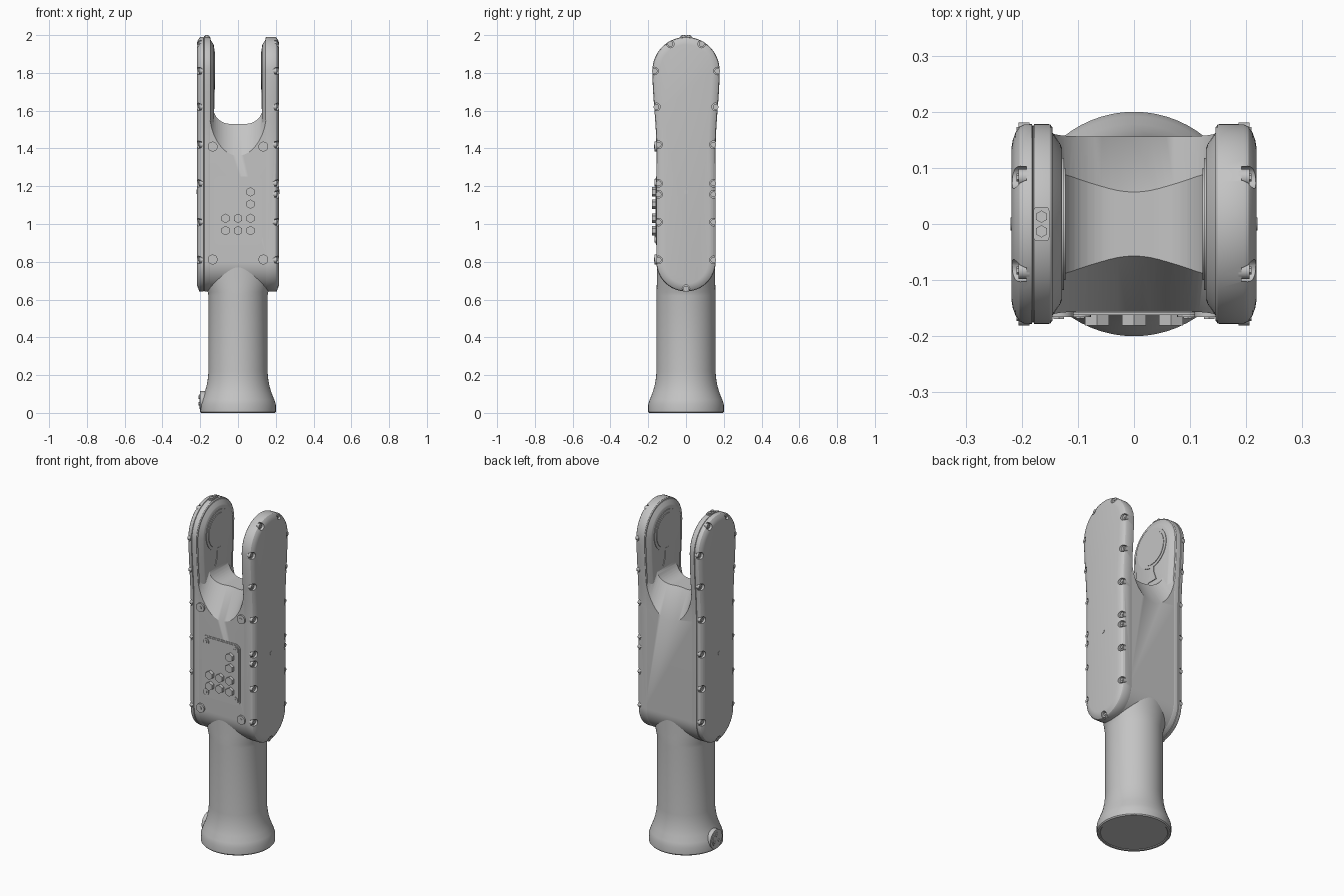
import bpy, bmesh
from math import sin, cos, pi, radians, sqrt
from mathutils import Matrix, Vector

cube = bpy.data.objects.get("Cube")
if cube:
    bpy.data.objects.remove(cube, do_unlink=True)

grey = bpy.data.materials.new("light grey")
grey.use_nodes = True
grey.diffuse_color = (0.55, 0.55, 0.55, 1)
grey.node_tree.nodes["Principled BSDF"].inputs["Base Color"].default_value = (0.55, 0.55, 0.55, 1)

HALF, TOP_R, TOP_Z, LOW_Z = 0.157, 0.178, 1.812, 0.8


def finish(name, bm, angle=35):
    bmesh.ops.recalc_face_normals(bm, faces=bm.faces)
    mesh = bpy.data.meshes.new(name)
    bm.to_mesh(mesh)
    bm.free()
    mesh.materials.append(grey)
    obj = bpy.data.objects.new(name, mesh)
    bpy.context.collection.objects.link(obj)
    smooth(obj, angle)
    return obj


def activate(obj):
    bpy.ops.object.select_all(action='DESELECT')
    obj.select_set(True)
    bpy.context.view_layer.objects.active = obj


def smooth(obj, angle=35):
    activate(obj)
    bpy.ops.object.shade_smooth_by_angle(angle=radians(angle))


def loft(bm, rings):
    """Skin a list of equally long point rings and cap both ends."""
    loops = [[bm.verts.new(p) for p in ring] for ring in rings]
    n = len(loops[0])
    for a, b in zip(loops, loops[1:]):
        for i in range(n):
            j = (i + 1) % n
            bm.faces.new((a[i], a[j], b[j], b[i]))
    bm.faces.new(loops[0])
    bm.faces.new(loops[-1])


def rod(bm, centre, axis, r, length, sides=20):
    rot = Vector((0, 0, 1)).rotation_difference(Vector(axis)).to_matrix().to_4x4()
    bmesh.ops.create_cone(bm, cap_ends=True, segments=sides, radius1=r, radius2=r,
                          depth=length, matrix=Matrix.Translation(centre) @ rot)


def cut(obj, cutter):
    activate(obj)
    mod = obj.modifiers.new("cut", 'BOOLEAN')
    mod.operation, mod.solver, mod.object = 'DIFFERENCE', 'EXACT', cutter
    bpy.ops.object.modifier_apply(modifier="cut")
    bpy.data.objects.remove(cutter, do_unlink=True)
    smooth(obj)


def half_width(z):
    if z < LOW_Z:
        return sqrt(max(0, HALF ** 2 - (LOW_Z - z) ** 2))
    t = min(1, max(0, (z - 1.4) / (TOP_Z - 1.4)))
    return HALF + (TOP_R - HALF) * t * t * (3 - 2 * t)


def outline(x, inset):
    """Side outline of the body: round foot, slim waist, wide round head."""
    pts = [(-(HALF - inset) * cos(pi * i / 32), LOW_Z - (HALF - inset) * sin(pi * i / 32))
           for i in range(33)]
    rise = [1.4 + (TOP_Z - 1.4) * i / 10 for i in range(10)]
    pts += [(half_width(z) - inset, z) for z in rise]
    pts += [((TOP_R - inset) * cos(pi * i / 36), TOP_Z + (TOP_R - inset) * sin(pi * i / 36))
            for i in range(37)]
    pts += [(inset - half_width(z), z) for z in reversed(rise)]
    return [(x, y, z) for y, z in pts]


def rounded_rect(w, h, r, steps=6):
    pts = []
    for q, (sx, sz) in enumerate(((1, 1), (-1, 1), (-1, -1), (1, -1))):
        for i in range(steps + 1):
            a = (q + i / steps) * pi / 2
            pts.append((sx * (w - r) + r * cos(a), sz * (h - r) + r * sin(a)))
    return pts


# Handle: flared foot, round neck, widening shoulder under the body
bm = bmesh.new()
PROFILE = [(0.18, 0.004), (0.184, 0), (0.195, 0), (0.2, 0.006), (0.2, 0.045), (0.192, 0.07),
           (0.178, 0.105), (0.167, 0.14), (0.16, 0.18), (0.156, 0.22), (0.156, 0.62)]
rings = [(r, r, z) for r, z in PROFILE]
rings += [(0.16, 0.156, 0.64), (0.17, 0.155, 0.67), (0.184, 0.154, 0.72), (0.195, 0.153, 0.79)]
loft(bm, [[(rx * cos(2 * pi * i / 64), ry * sin(2 * pi * i / 64), z) for i in range(64)]
          for rx, ry, z in rings])
finish("handle", bm)

# Body core, trimmed to the fork
bm = bmesh.new()
loft(bm, [outline(-0.16, 0.001), outline(0.16, 0.001)])
bmesh.ops.bisect_plane(bm, geom=bm.verts[:] + bm.edges[:] + bm.faces[:],
                       plane_co=(0, 0, 1.66), plane_no=(0, 0, 1), clear_outer=True)
bmesh.ops.holes_fill(bm, edges=[e for e in bm.edges if e.is_boundary])
core = finish("body_core", bm)

# Fork slot with a rounded floor
bm = bmesh.new()
slot = rounded_rect(0.132, 0.4, 0.09, 10)
loft(bm, [[(x, y, z + 1.93) for x, z in slot] for y in (-0.3, 0.3)])
cut(core, finish("slot_cutter", bm))

# Sloping scoops at the front and back of the slot
for side in (-1, 1):
    bm = bmesh.new()
    section = [(0.15 * cos(pi + pi * i / 32), 1.6 + 0.24 * sin(pi + pi * i / 32))
               for i in range(33)] + [(0.15, 2.2), (-0.15, 2.2)]
    loft(bm, [[(x, side * y, z + 1.7 * (0.157 - y)) for x, z in section]
              for y in (0.25, 0.0)])
    cut(core, finish("scoop_cutter", bm))

# Side covers, fork pads and their fasteners
SHELL = [(0.145, 0.006), (0.149, 0.001), (0.152, 0), (0.195, 0), (0.204, 0.004),
         (0.211, 0.014), (0.216, 0.028), (0.218, 0.04)]
SEAMED = SHELL[:3] + [(0.178, 0), (0.18, 0.004), (0.182, 0)] + SHELL[3:]
for side, label, shell in ((1, "left", SHELL), (-1, "right", SEAMED)):
    bm = bmesh.new()
    loft(bm, [outline(side * x, inset) for x, inset in shell])
    cover = finish(label + "_cover", bm, 25)

    spots = [(s * (half_width(z) - 0.012), z) for s in (-1, 1)
             for z in (0.81, 1.01, 1.215, 1.42, 1.62, 1.81)]
    spots += [(-0.083, 1.953), (0.083, 1.953), (0, 0.657)]
    if side > 0:
        spots += [(s * (HALF - 0.012), 1.157) for s in (-1, 1)]
    pockets, heads = bmesh.new(), bmesh.new()
    for y, z in spots:
        rod(pockets, (side * 0.22, y, z), (1, 0, 0), 0.02, 0.056)
        rod(heads, (side * 0.196, y, z), (1, 0, 0), 0.015, 0.02)
        rod(heads, (side * 0.2, y, z), (1, 0, 0), 0.007, 0.018, 6)
    cut(cover, finish(label + "_pocket_cutter", pockets))
    finish(label + "_cover_screws", heads)

    bm = bmesh.new()
    loft(bm, [outline(side * x, inset) for x, inset in
              ((0.16, 0.004), (0.15, 0.008), (0.131, 0.036), (0.128, 0.044))])
    # The pad only exists on the fork arm
    bmesh.ops.bisect_plane(bm, geom=bm.verts[:] + bm.edges[:] + bm.faces[:],
                           plane_co=(0, 0, 1.5), plane_no=(0, 0, -1), clear_outer=True)
    bmesh.ops.holes_fill(bm, edges=[e for e in bm.edges if e.is_boundary])
    finish(label + "_fork_pad", bm, 25)

    # Round contact disc with a rim and a flared stem
    bm = bmesh.new()
    rod(bm, (side * 0.128, 0, TOP_Z), (1, 0, 0), 0.118, 0.006, 48)
    rod(bm, (side * 0.127, 0, TOP_Z), (1, 0, 0), 0.1, 0.01, 48)
    stem = [(-0.014, 1.71), (0.014, 1.71), (0.016, 1.66), (0.035, 1.61), (-0.035, 1.61), (-0.016, 1.66)]
    loft(bm, [[(side * x, y, z) for y, z in stem] for x in (0.13, 0.124)])
    finish(label + "_contact_disc", bm)

    bm = bmesh.new()
    rod(bm, (side * 0.218, 0, 1.17), (1, 0, 0), 0.012, 0.004)
    finish(label + "_cover_plug", bm)

# Control panel plate set in a raised rim
bm = bmesh.new()
for w, h, r, y in ((0.126, 0.182, 0.03, -0.159), (0.118, 0.174, 0.024, -0.162)):
    rect = rounded_rect(w, h, r)
    loft(bm, [[(x, yy, z + 1.07) for x, z in rect] for yy in (-0.15, y)])
finish("control_panel", bm)

# Hexagonal buttons
bm = bmesh.new()
BUTTONS = [(x, z) for z in (0.965, 1.03) for x in (-0.066, 0, 0.066)]
for x, z in BUTTONS + [(0.066, 1.105), (0.066, 1.17)]:
    rod(bm, (x, -0.167, z), (0, -1, 0), 0.025, 0.028, 6)
finish("panel_buttons", bm)

# Panel corner screws and larger body screws
bm = bmesh.new()
for x in (-1, 1):
    for z in (0.92, 1.218):
        rod(bm, (x * 0.096, -0.16, z), (0, -1, 0), 0.019, 0.012)
        rod(bm, (x * 0.096, -0.162, z), (0, -1, 0), 0.009, 0.012, 6)
    for z in (0.812, 1.41):
        rod(bm, (x * 0.134, -0.157, z), (0, -1, 0), 0.026, 0.018)
        rod(bm, (x * 0.134, -0.161, z), (0, -1, 0), 0.011, 0.016, 6)
finish("front_screws", bm)

# Twin buttons on top of the right arm
bm = bmesh.new()
plate = rounded_rect(0.014, 0.03, 0.006)
loft(bm, [[(x - 0.165, y, z) for x, y in plate] for z in (1.97, 1.994)])
for y in (-0.013, 0.013):
    rod(bm, (-0.165, y, 1.992), (0, 0, 1), 0.011, 0.016, 6)
finish("top_buttons", bm)

# Round connector port on the foot
bm = bmesh.new()
rod(bm, (-0.15, 0, 0.06), (1, 0, 0), 0.056, 0.1, 32)
rod(bm, (-0.152, 0, 0.06), (1, 0, 0), 0.04, 0.104, 32)
for k in range(3):
    a = pi / 2 + k * 2 * pi / 3
    rod(bm, (-0.2, 0.022 * cos(a), 0.06 + 0.022 * sin(a)), (1, 0, 0), 0.009, 0.016, 12)
finish("connector_port", bm)
